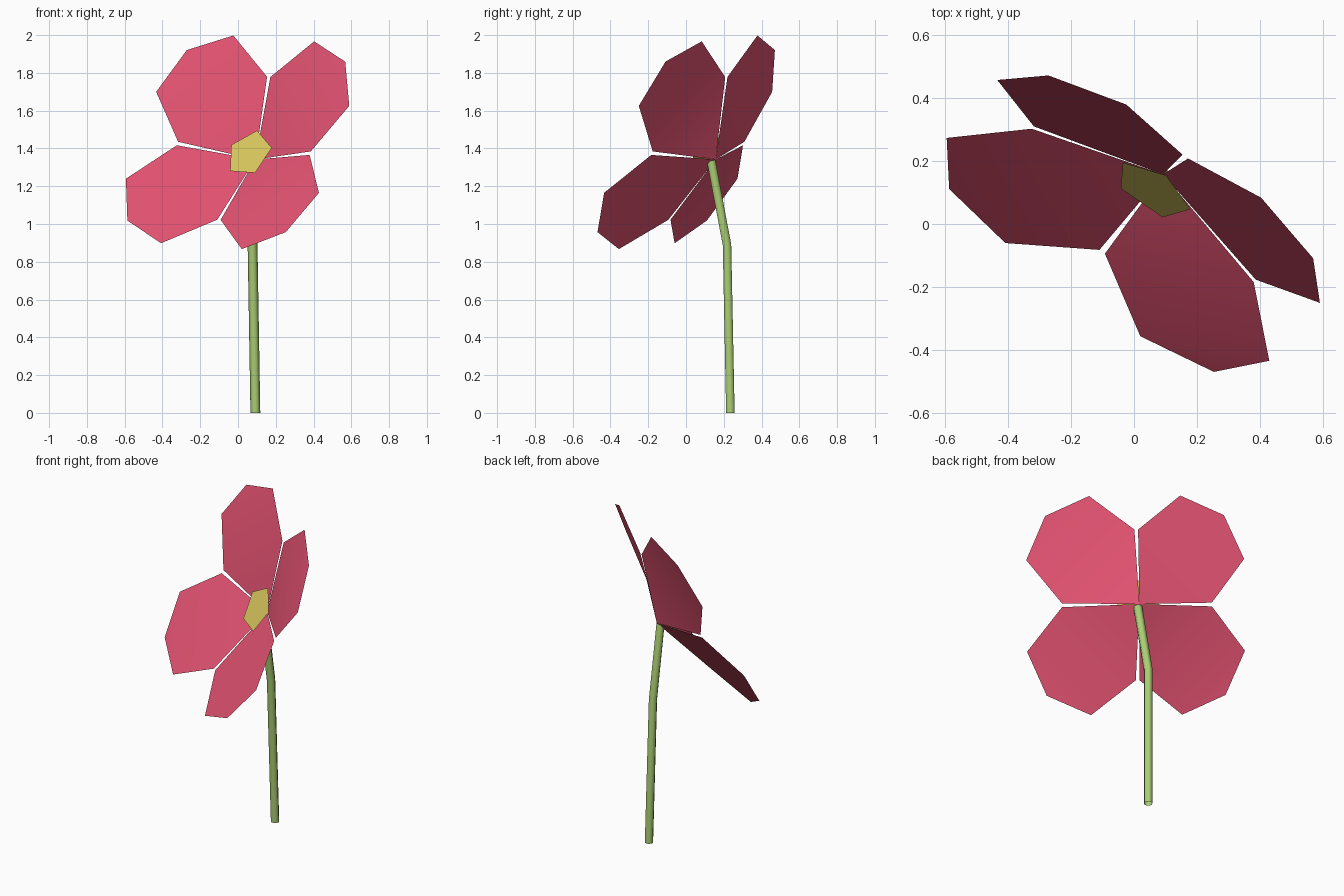
import bpy, math
from mathutils import Vector, Matrix

if "Cube" in bpy.data.objects:
    bpy.data.objects.remove(bpy.data.objects["Cube"])


def material(name, srgb):
    lin = [((c / 255 + 0.055) / 1.055) ** 2.4 for c in srgb]
    m = bpy.data.materials.new(name)
    m.diffuse_color = (*lin, 1)
    m.use_nodes = True
    m.node_tree.nodes["Principled BSDF"].inputs["Base Color"].default_value = m.diffuse_color
    return m


PINK = material("petal pink", (226, 82, 113))
YELLOW = material("centre yellow", (219, 201, 95))
GREEN = material("stem green", (172, 207, 116))


def build(name, verts, faces, mat, smooth=True):
    me = bpy.data.meshes.new(name)
    me.from_pydata([tuple(v) for v in verts], [], faces)
    me.materials.append(mat)
    for p in me.polygons:
        p.use_smooth = smooth
    me.update()
    ob = bpy.data.objects.new(name, me)
    bpy.context.collection.objects.link(ob)
    return ob


# Flower head frame: z axis looks out of the bloom, y axis runs along the first petal
out = Vector((-0.48, -0.744, 0.464)).normalized()
along = Vector((-0.363, 0.65, 0.667))
along = (along - out * along.dot(out)).normalized()
side = along.cross(out)
head = Matrix((side, along, out)).transposed().to_4x4()
head.translation = Vector((-0.009, 0.001, 1.439)) - out * 0.21

# Four cupped petals, each bending along its length
half_width = [(0.31, 0.295, 0.127), (0.624, 0.256, 0.196)]   # length, half width, rise
petal = [Vector((0, 0, 0))]
for y, w, z in half_width:
    petal += [Vector((w, y, z)), Vector((-w, y, z))]
petal.append(Vector((0, 0.722, 0.21)))
petal_faces = [(0, 1, 2), (2, 1, 3, 4), (4, 3, 5)]
for i in range(4):
    turn = head @ Matrix.Rotation(-math.pi / 2 * i, 4, 'Z')
    build(f"petal_{i + 1}", [turn @ v for v in petal], petal_faces, PINK)

# Flat five-sided flower centre
angles = [math.radians(-27 + 72 * k) for k in range(5)]
disc = [head @ Vector((0.137 * math.sin(a), 0.137 * math.cos(a), 0.069)) for a in angles]
build("flower_centre", disc, [(4, 3, 2, 1, 0)], YELLOW, False)

# Bent stem: six-sided tube through three rings
SIDES, R = 6, 0.026
path = [Vector((0.092, 0.235, 0)), Vector((0.077, 0.217, 0.89)), Vector((0.083, 0.133, 1.335))]
tilts = [Vector((0, 0, 1)), Vector((0, -0.1, 1)), path[2] - path[1]]
verts, faces = [], []
for p, t in zip(path, tilts):
    rot = Vector((0, 0, 1)).rotation_difference(t)
    for k in range(SIDES):
        a = 2 * math.pi * k / SIDES
        verts.append(p + rot @ Vector((R * math.cos(a), R * math.sin(a), 0)))
for r in range(2):
    for k in range(SIDES):
        n = (k + 1) % SIDES
        faces.append((r * SIDES + k, r * SIDES + n, (r + 1) * SIDES + n, (r + 1) * SIDES + k))
build("stem", verts, faces, GREEN)
